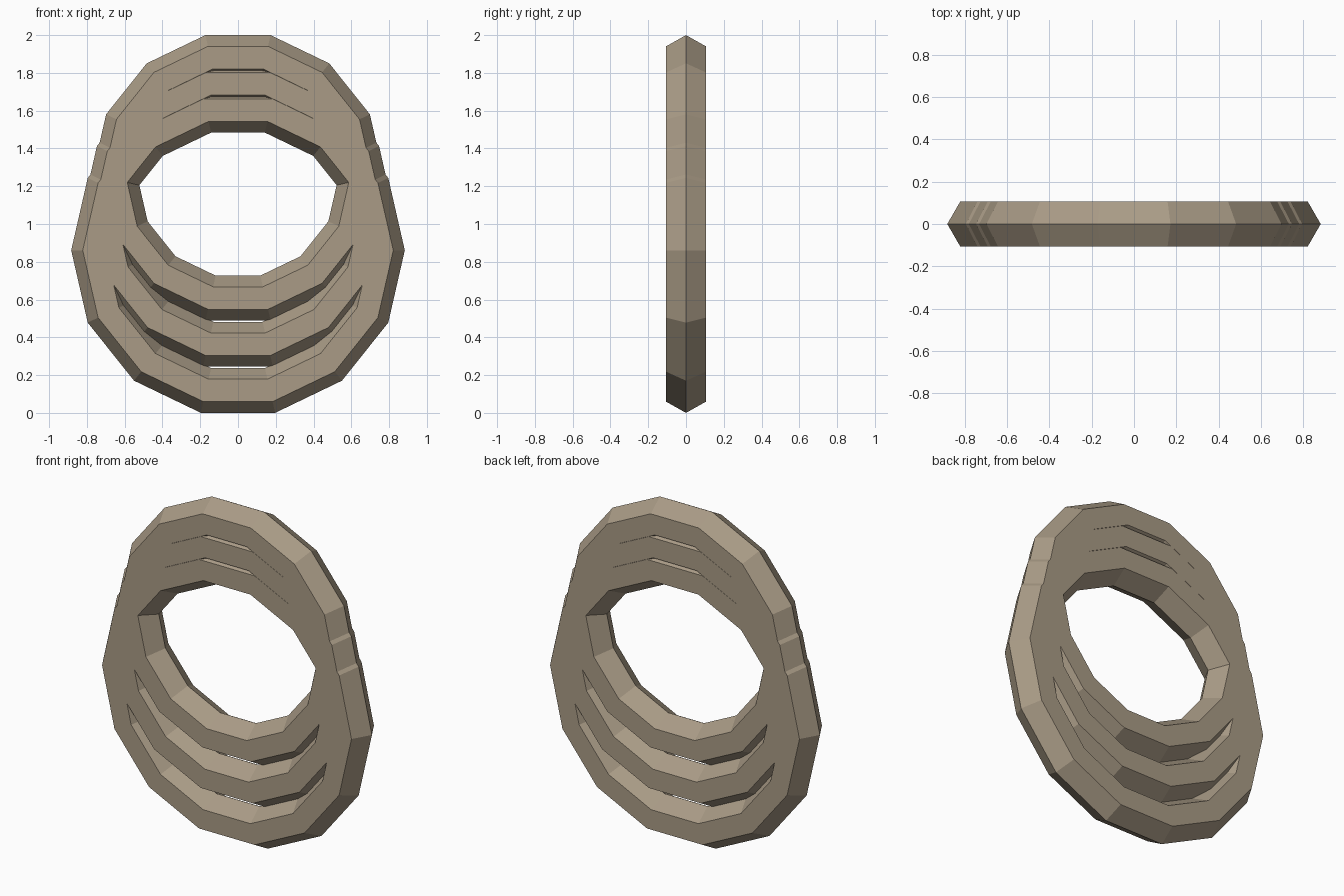
import bpy, math

if "Cube" in bpy.data.objects:
    bpy.data.objects.remove(bpy.data.objects["Cube"])

tan = bpy.data.materials.new("tan")
tan.diffuse_color = (0.40, 0.33, 0.24, 1)
tan.use_nodes = True
tan.node_tree.nodes["Principled BSDF"].inputs["Base Color"].default_value = tan.diffuse_color

MINOR = 0.122                       # hexagonal ring section
APOTHEM = math.cos(math.pi / 14)    # flat edge at top and bottom


def ring(name, major, z):
    bpy.ops.mesh.primitive_torus_add(
        major_segments=14, minor_segments=6,
        major_radius=major, minor_radius=MINOR,
        location=(0, 0, z), rotation=(math.pi / 2, 0, 0))
    ob = bpy.context.object
    ob.name = name
    ob.data.polygons.foreach_set("use_smooth", [False] * len(ob.data.polygons))
    ob.data.materials.append(tan)
    return ob


# Three overlapping rings, shrinking as they step upward
low = (0.761 + MINOR) * APOTHEM
high = 2 - (0.653 + MINOR) * APOTHEM
ring("large_ring", 0.761, low)
ring("middle_ring", 0.707, (low + high) / 2)
ring("small_ring", 0.653, high)
